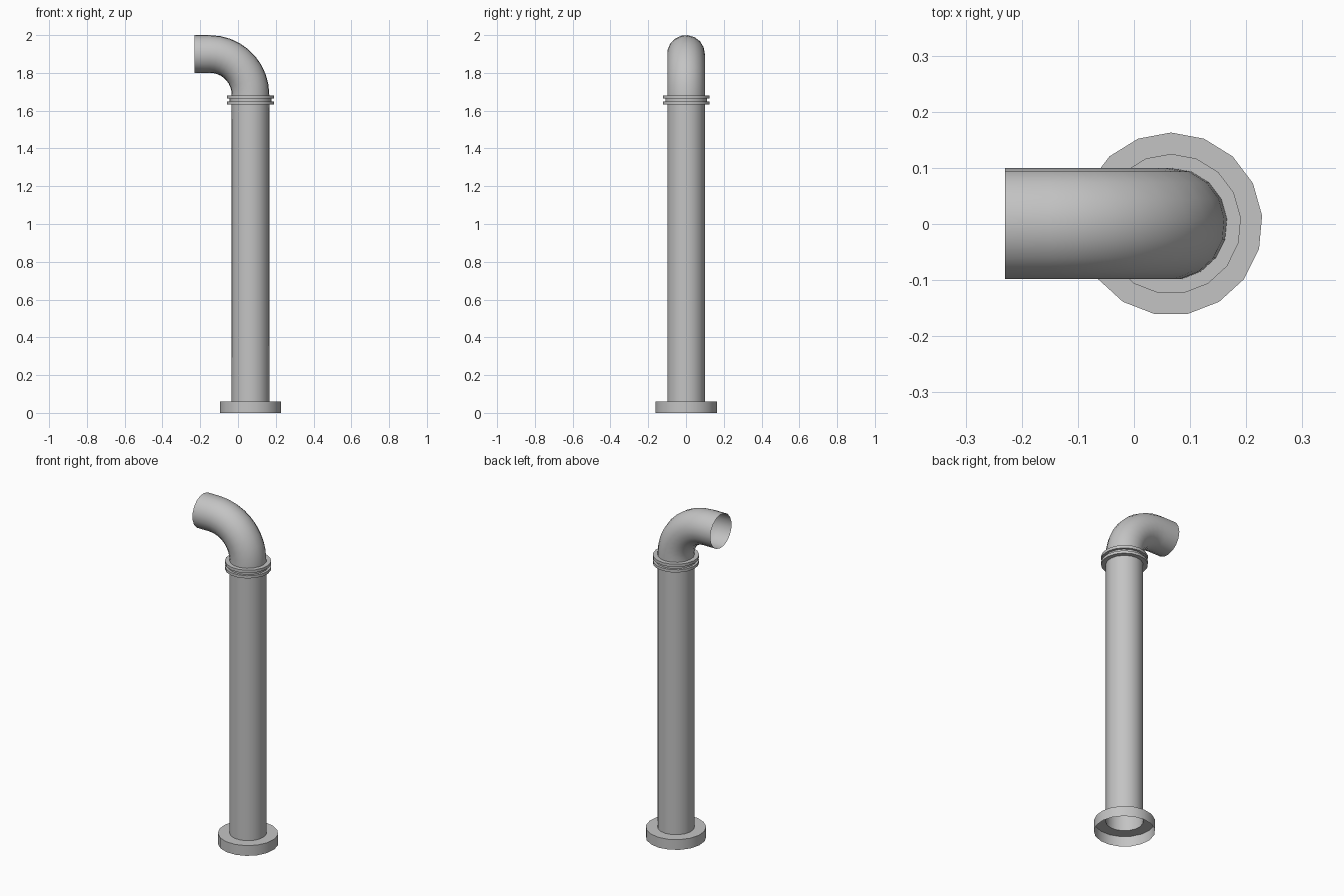
import bpy
import bmesh
import math

if "Cube" in bpy.data.objects:
    bpy.data.objects.remove(bpy.data.objects["Cube"])

SIDES = 17          # facets around every round part
AXIS_X = 0.066      # centre line of the upright pipe
PIPE_R = 0.1

grey = bpy.data.materials.new("pipe_grey")
grey.diffuse_color = (0.55, 0.55, 0.55, 1)
grey.use_nodes = True
grey.node_tree.nodes["Principled BSDF"].inputs["Base Color"].default_value = grey.diffuse_color


def skin_rings(name, rings):
    """Join (centre_x, centre_z, radius, tilt) rings into an open shell."""
    bm = bmesh.new()
    loops = []
    for cx, cz, r, tilt in rings:
        loop = []
        for j in range(SIDES):
            t = math.pi / 2 + 2 * math.pi * j / SIDES
            u = r * math.cos(t)
            loop.append(bm.verts.new((cx + u * math.cos(tilt), r * math.sin(t),
                                      cz + u * math.sin(tilt))))
        loops.append(loop)
    for a, b in zip(loops, loops[1:]):
        for j in range(SIDES):
            k = (j + 1) % SIDES
            bm.faces.new((a[j], a[k], b[k], b[j]))
    mesh = bpy.data.meshes.new(name)
    bm.to_mesh(mesh)
    bm.free()
    obj = bpy.data.objects.new(name, mesh)
    bpy.context.collection.objects.link(obj)
    mesh.materials.append(grey)
    bpy.ops.object.select_all(action='DESELECT')
    obj.select_set(True)
    bpy.context.view_layer.objects.active = obj
    bpy.ops.object.shade_smooth_by_angle(angle=math.radians(35))
    return obj


def lathe(name, profile):
    return skin_rings(name, [(AXIS_X, z, r, 0) for r, z in profile])


# Base flange, open underneath
lathe("base_flange", [(0.163, 0), (0.163, 0.061), (PIPE_R, 0.061)])

# Upright pipe
lathe("upright_pipe", [(PIPE_R, 0.061), (PIPE_R, 1.68)])

# Collar: two lips with a groove between
lathe("collar", [(PIPE_R, 1.632), (0.125, 1.632), (0.125, 1.648), (0.111, 1.648),
                 (0.111, 1.664), (0.125, 1.664), (0.125, 1.681), (PIPE_R, 1.681)])

# Elbow and open outlet
BEND_R = 0.215
STEPS = 9
bend_x, bend_z = AXIS_X - BEND_R, 1.9 - BEND_R
elbow = [(AXIS_X, 1.68, PIPE_R, 0)]
for i in range(STEPS + 1):
    a = math.pi / 2 * i / STEPS
    elbow.append((bend_x + BEND_R * math.cos(a), bend_z + BEND_R * math.sin(a), PIPE_R, a))
elbow.append((-0.23, 1.9, PIPE_R, math.pi / 2))
skin_rings("elbow_outlet", elbow)
